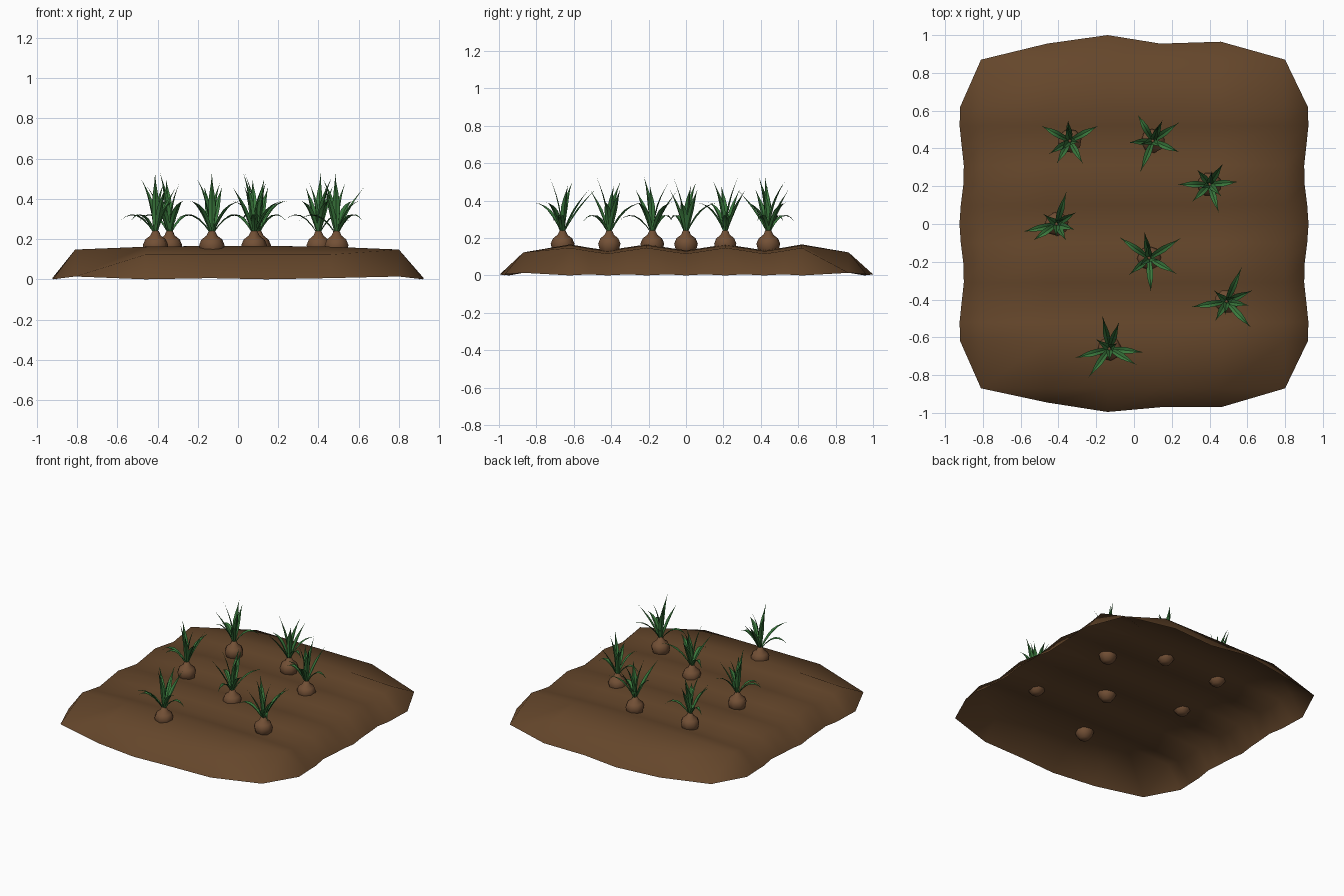
import bpy, bmesh, math, random
from mathutils import Vector

if "Cube" in bpy.data.objects:
    bpy.data.objects.remove(bpy.data.objects["Cube"])
random.seed(4)


def material(name, rgb):
    m = bpy.data.materials.new(name)
    m.diffuse_color = (*rgb, 1)
    m.use_nodes = True
    m.node_tree.nodes["Principled BSDF"].inputs["Base Color"].default_value = m.diffuse_color
    return m


SOIL = material("soil brown", (0.13, 0.062, 0.024))
BULB = material("bulb brown", (0.17, 0.08, 0.036))
LEAF = material("leaf green", (0.042, 0.19, 0.046))


def finish(bm, name, mat, angle=180):
    mesh = bpy.data.meshes.new(name)
    bm.to_mesh(mesh)
    bm.free()
    mesh.materials.append(mat)
    ob = bpy.data.objects.new(name, mesh)
    bpy.context.collection.objects.link(ob)
    bpy.ops.object.select_all(action='DESELECT')
    ob.select_set(True)
    bpy.context.view_layer.objects.active = ob
    bpy.ops.object.shade_smooth_by_angle(angle=math.radians(angle))
    return ob


# Soil bed: open furrowed sheet with a sloping skirt and clipped corners
def furrow(y):
    return 0.15 + 0.016 * math.cos(2 * math.pi * (y - 0.21) / 0.42)


cols = [-0.92, -0.81, -0.46, -0.14, 0.14, 0.46, 0.8, 0.92]
rows = [-1, -0.87, -0.62, -0.52, -0.42, -0.31, -0.21, -0.1, 0,
        0.1, 0.21, 0.31, 0.42, 0.52, 0.62, 0.87, 1]
front_rim = [0.945, 0.995, 0.97, 0.97]
back_rim = [0.955, 1.0, 0.955, 0.965]
bm = bmesh.new()
grid = {}
nc, nr = len(cols), len(rows)
for j, y in enumerate(rows):
    for i, x in enumerate(cols):
        side, end = i in (0, nc - 1), j in (0, nr - 1)
        near_side, near_end = i in (1, nc - 2), j in (1, nr - 2)
        if (side and (end or near_end)) or (near_side and end):
            continue
        z = furrow(y) - (0.018 if near_side else 0.004 * (i in (2, 5)))
        px, py = x, y
        if side:
            px = math.copysign(0.912 + 0.012 * math.cos(2 * math.pi * y / 0.55), x)
            z = 0.0 + 0.006 * (j % 2)
        elif end:
            py = -front_rim[i - 2] if j == 0 else back_rim[i - 2]
            z = 0.006 * (i % 2)
        elif near_side and near_end:
            z = 0.014
        elif near_end:
            z = 0.123
        grid[i, j] = bm.verts.new((px, py, z))
for j in range(nr - 1):
    for i in range(nc - 1):
        ring = [grid[k] for k in ((i, j), (i + 1, j), (i + 1, j + 1), (i, j + 1)) if k in grid]
        if len(ring) >= 3:
            bm.faces.new(ring)
# triangles that close the clipped corners
for ci, si in ((1, 0), (nc - 2, nc - 1)):
    for cj, sj, d in ((1, 2, 1), (nr - 2, nr - 3, -1)):
        tri = [grid[ci, cj], grid[si, sj], grid[ci, sj]]
        if not any(set(f.verts) == set(tri) for f in bm.faces):
            bm.faces.new(tri)
bmesh.ops.recalc_face_normals(bm, faces=bm.faces)
if sum(f.normal.z for f in bm.faces) < 0:
    bmesh.ops.reverse_faces(bm, faces=bm.faces)
finish(bm, "soil_bed", SOIL)


# Bulb: small lathe
BULB_PROFILE = [(0.034, 0.108), (0.055, 0.135), (0.064, 0.17), (0.052, 0.198),
                (0.027, 0.217), (0.016, 0.24)]


def bulb(name, x, y, turn):
    bm = bmesh.new()
    n = 8
    rings = []
    for r, z in BULB_PROFILE:
        rings.append([bm.verts.new((x + r * math.cos(turn + k * math.tau / n),
                                    y + r * math.sin(turn + k * math.tau / n), z)) for k in range(n)])
    for a, b in zip(rings, rings[1:]):
        for k in range(n):
            bm.faces.new((a[k], a[(k + 1) % n], b[(k + 1) % n], b[k]))
    for ring, z in ((rings[0][::-1], 0.1), (rings[-1], 0.245)):
        tip = bm.verts.new((x, y, z))
        for k in range(n):
            bm.faces.new((ring[k], ring[(k + 1) % n], tip))
    finish(bm, name, BULB)


# Leaf: creased blade along a curve from the bulb neck to the tip
def leaf(bm, x, y, angle, reach, height, bend, width=0.017):
    a = math.radians(angle)
    out = Vector((math.cos(a), math.sin(a), 0))
    across = Vector((-math.sin(a), math.cos(a), 0))
    p0 = out * 0.006 + Vector((0, 0, 0.225))
    p1 = out * reach * bend[0] + Vector((0, 0, bend[1]))
    p2 = out * reach + Vector((0, 0, height))
    steps, prev = 6, None
    for s in range(steps + 1):
        t = s / steps
        c = p0 * (1 - t) ** 2 + p1 * 2 * t * (1 - t) + p2 * t * t + Vector((x, y, 0))
        tangent = ((p1 - p0) * (1 - t) + (p2 - p1) * t).normalized()
        up = tangent.cross(across)
        w = width * (0.5 + 0.5 * math.sin(math.pi * min(1, t * 1.15))) * min(1, (1 - t) * 2.4)
        if s == steps:
            row = [bm.verts.new(c)]
        else:
            row = [bm.verts.new(c + across * w + up * w * 0.35), bm.verts.new(c),
                   bm.verts.new(c - across * w + up * w * 0.35)]
        if prev:
            if len(row) == 3:
                for k in range(2):
                    bm.faces.new((prev[k], prev[k + 1], row[k + 1], row[k]))
            else:
                for k in range(2):
                    bm.faces.new((prev[k], prev[k + 1], row[0]))
        prev = row


# Plants: position, then direction and reach (hundredths) of each spreading leaf
PLANTS = [
    (-0.34, 0.44, [(152, 17), (212, 13), (300, 14), (28, 17), (95, 11), (240, 14)]),
    (0.10, 0.44, [(120, 16), (65, 12), (35, 17), (337, 15), (248, 18), (184, 13)]),
    (0.40, 0.21, [(5, 15), (57, 13), (288, 16), (180, 17), (130, 10), (225, 13)]),
    (-0.41, 0.00, [(193, 18), (31, 12), (73, 18), (215, 15), (300, 10), (343, 10)]),
    (0.08, -0.18, [(145, 19), (100, 14), (32, 20), (273, 18), (220, 14), (330, 17)]),
    (0.49, -0.41, [(189, 19), (23, 15), (66, 20), (313, 19), (240, 12), (350, 12)]),
    (-0.13, -0.66, [(195, 19), (70, 15), (234, 19), (354, 18), (102, 18), (329, 17)]),
]
for n, (x, y, leaves) in enumerate(PLANTS, 1):
    bulb(f"bulb_{n}", x, y, random.uniform(0, 1))
    bm = bmesh.new()
    for k, (ang, reach) in enumerate(leaves):
        r = reach / 100
        if k % 3 == 0:      # low drooping leaf
            leaf(bm, x, y, ang, r, 0.29, (0.55, 0.37))
        elif k % 3 == 1:    # half-upright leaf
            leaf(bm, x, y, ang, r, 0.46, (0.45, 0.36))
        else:               # arching leaf
            leaf(bm, x, y, ang, r, 0.39, (0.45, 0.38))
    # upright inner leaves
    base = leaves[0][0]
    for d, r, h in ((75, 0.07, 0.53), (200, 0.05, 0.48), (310, 0.09, 0.5)):
        leaf(bm, x, y, base + d, r, h, (0.15, 0.38), 0.018)
    finish(bm, f"leaves_{n}", LEAF, 30)
